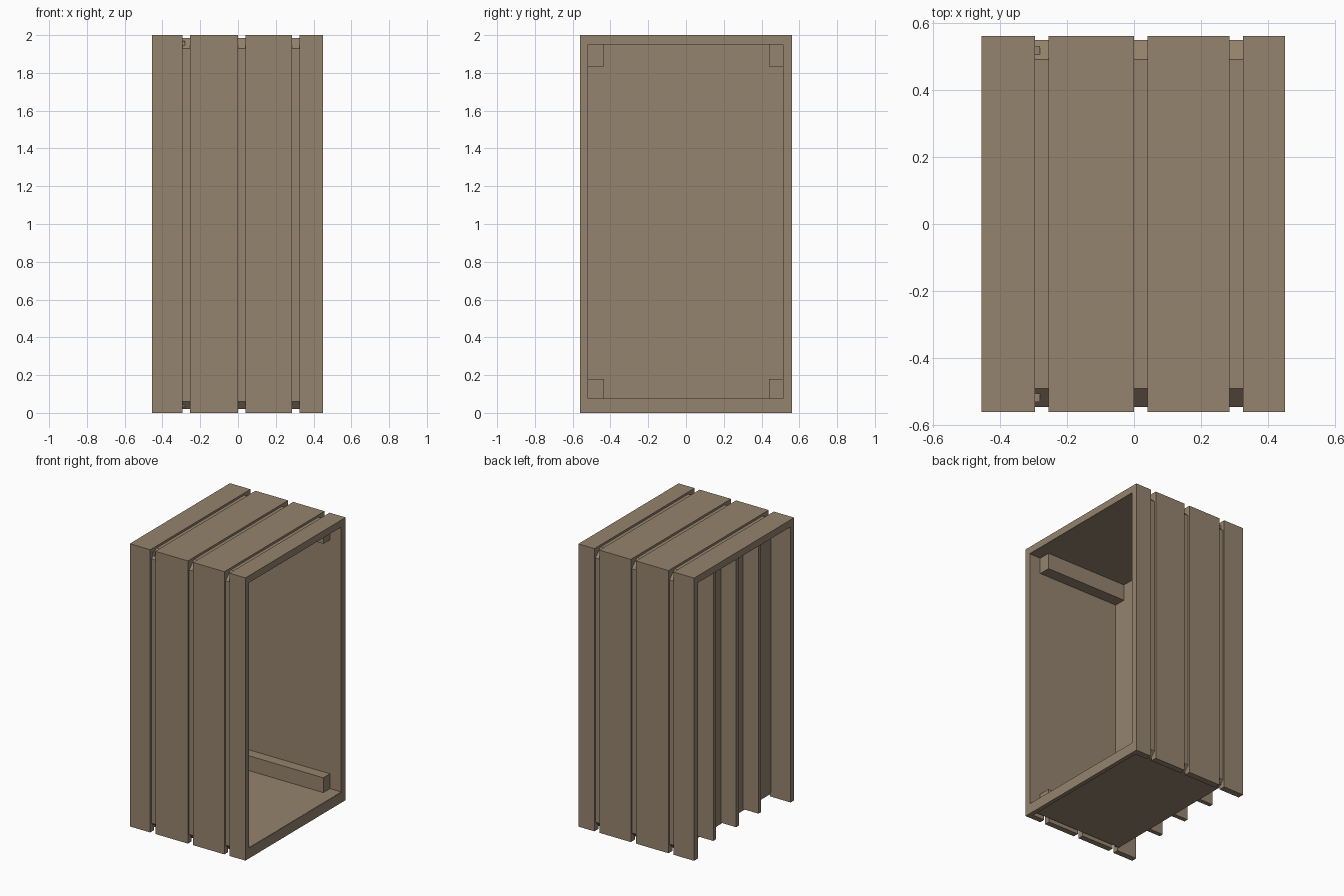
import bpy, bmesh

if "Cube" in bpy.data.objects:
    bpy.data.objects.remove(bpy.data.objects["Cube"])

mat = bpy.data.materials.new("wood")
mat.diffuse_color = (0.3, 0.23, 0.155, 1)
mat.use_nodes = True
mat.node_tree.nodes["Principled BSDF"].inputs["Base Color"].default_value = mat.diffuse_color


def finish(name, bm):
    bmesh.ops.recalc_face_normals(bm, faces=bm.faces)
    me = bpy.data.meshes.new(name)
    bm.to_mesh(me)
    bm.free()
    ob = bpy.data.objects.new(name, me)
    me.materials.append(mat)
    bpy.context.collection.objects.link(ob)
    return ob


def extrude_x(name, outer, inner, x0, x1, closed):
    """Band between two (y, z) outlines, extruded along x."""
    bm = bmesh.new()
    rows = [[bm.verts.new((x, y, z)) for y, z in p]
            for p, x in ((outer, x0), (outer, x1), (inner, x1), (inner, x0))]
    n = len(outer)
    for i in range(n if closed else n - 1):
        j = (i + 1) % n
        for a in range(4):
            b = (a + 1) % 4
            bm.faces.new((rows[a][i], rows[a][j], rows[b][j], rows[b][i]))
    if not closed:
        for i in (0, n - 1):
            bm.faces.new([r[i] for r in rows])
    return finish(name, bm)


def box(name, x0, x1, y0, y1, z0, z1):
    bm = bmesh.new()
    bmesh.ops.create_cube(bm, size=1)
    for v in bm.verts:
        v.co = (x1 if v.co.x > 0 else x0, y1 if v.co.y > 0 else y0,
                z1 if v.co.z > 0 else z0)
    return finish(name, bm)


# outer boards wrapping both sides and the top
out_u = [(-.56, 0), (-.56, 2), (.56, 2), (.56, 0)]
in_u = [(-.52, 0), (-.52, 1.95), (.515, 1.95), (.515, 0)]
for i, (a, b) in enumerate([(-.455, -.295), (-.255, 0), (.04, .285), (.325, .45)]):
    extrude_x(f"outer_board_{i + 1}", out_u, in_u, a, b, False)

# chamfered inner lining seen in the grooves between boards
lining = [(-.545, .06), (-.545, 1.93), (-.49, 1.985), (.49, 1.985),
          (.548, 1.93), (.548, .06), (.51, .02), (-.51, .02)]
hole = [(-.519, .075), (-.519, 1.949), (-.4, 1.949), (.4, 1.949),
        (.514, 1.949), (.514, .075), (.4, .075), (-.4, .075)]
extrude_x("inner_lining", lining, hole, -.30, .448, True)

# closed back panel and the vertical ribs behind it
box("back_panel", -.30, -.28, -.53, .53, .03, 1.97)
for i, y in enumerate((-.225, .025, .28)):
    box(f"back_rib_{i + 1}", -.42, -.29, y - .015, y + .015, .03, 1.96)

# threshold under the opening
box("front_threshold", .42, .45, -.55, .55, 0, .073)

# battens in the four inside corners
for i, (a, b) in enumerate([(-.52, -.435), (.44, .515)]):
    box(f"lower_batten_{i + 1}", -.285, .36, a, b, .07, .18)
    box(f"upper_batten_{i + 1}", -.285, .36, a, b, 1.835, 1.955)
